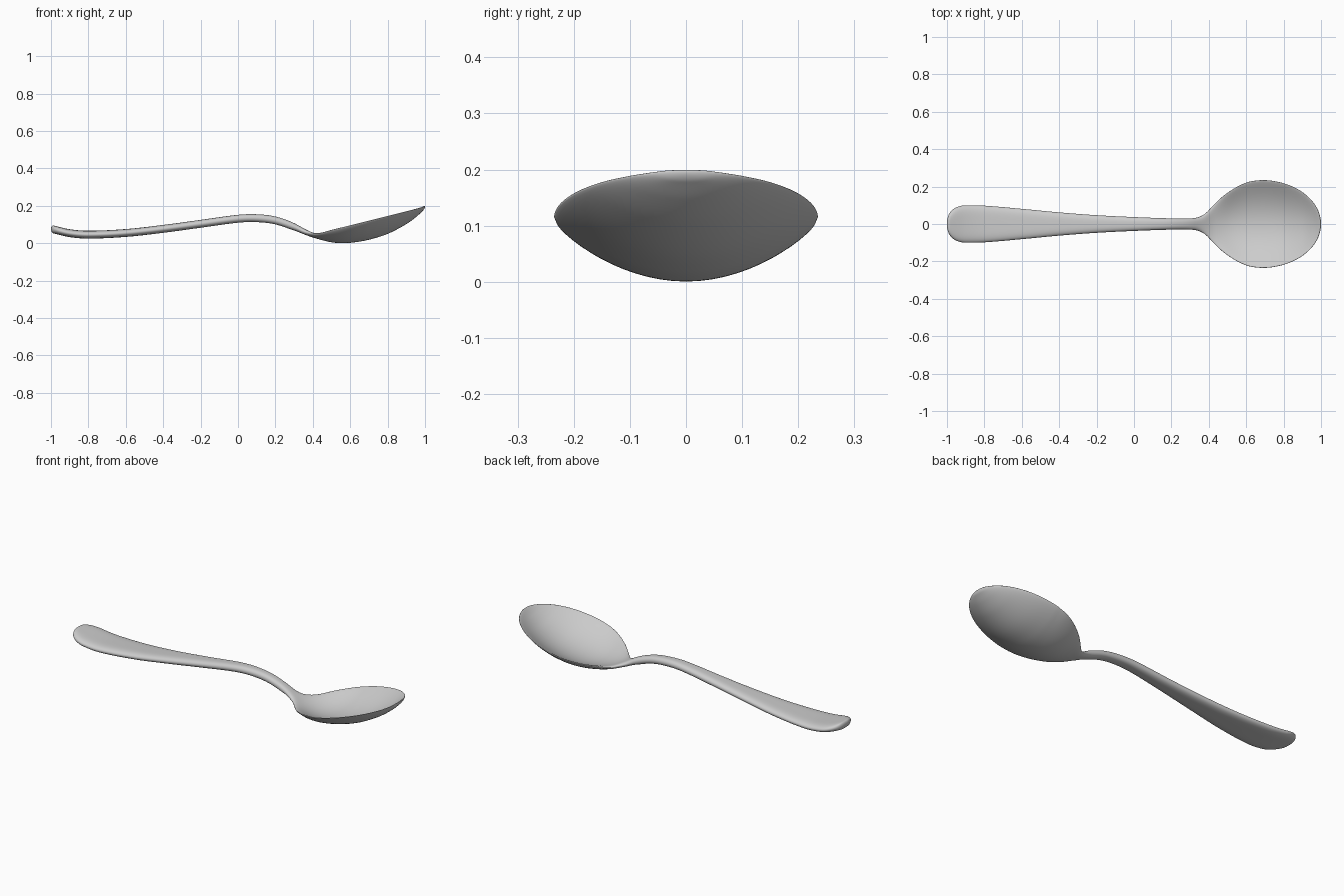
import bpy, bmesh, math

if "Cube" in bpy.data.objects:
    bpy.data.objects.remove(bpy.data.objects["Cube"], do_unlink=True)

# Control points along the length: (x, value)
HALF_WIDTH = [(-1, .098), (-.9, .1), (-.8, .098), (-.6, .081), (-.4, .062), (-.2, .047),
              (0, .037), (.2, .03), (.3, .03), (.34, .035), (.38, .055), (.42, .095),
              (.46, .135), (.5, .167), (.56, .204), (.62, .227), (.68, .235)]
SPINE = [(-1, .077), (-.9, .054), (-.8, .046), (-.6, .055), (-.4, .077), (-.2, .104),
         (0, .131), (.1, .134), (.2, .122), (.3, .088), (.36, .06)]
RIM = SPINE + [(.42, .05), (.5, .07), (.7, .12), (1, .195)]
BED = SPINE + [(.42, .036), (.5, .016), (.56, .011), (.62, .015), (.7, .029),
               (.8, .06), (.9, .112), (.96, .156), (1, .195)]
HALF_THICK = [(-1, .021), (.28, .021), (.36, .015), (.42, .011), (1, .009)]


def smooth(points, x):
    """Cubic interpolation through the control points."""
    def slope(i):
        a, b = points[max(i - 1, 0)], points[min(i + 1, len(points) - 1)]
        return (b[1] - a[1]) / (b[0] - a[0])
    i = 0
    while i < len(points) - 2 and x > points[i + 1][0]:
        i += 1
    (x0, y0), (x1, y1) = points[i], points[i + 1]
    d = x1 - x0
    t = min(max((x - x0) / d, 0), 1)
    return ((2*t**3 - 3*t*t + 1) * y0 + (t**3 - 2*t*t + t) * d * slope(i)
            + (3*t*t - 2*t**3) * y1 + (t**3 - t*t) * d * slope(i + 1))


def linear(points, x):
    for (x0, y0), (x1, y1) in zip(points, points[1:]):
        if x <= x1:
            return y0 + (y1 - y0) * (x - x0) / (x1 - x0)
    return points[-1][1]


def round_off(distance, radius, power=2.0):
    """Factor falling from 1 to 0 as distance to an end falls below radius."""
    k = min(max(1 - distance / radius, 0), 1)
    return max(1 - k**power, 0) ** (1 / power)


def half_width(x):
    if x > .68:                                   # elliptical bowl tip
        return .235 * math.sqrt(max(1 - ((x - .68) / .32)**2, 0))
    return smooth(HALF_WIDTH, x) * round_off(x + 1, .11, 2.4)


def section(x, sides=56):
    """Closed cross-section: a dished strip with rounded edges."""
    w, rim, bed = half_width(x), smooth(RIM, x), smooth(BED, x)
    h = linear(HALF_THICK, x) * round_off(x + 1, .015) * round_off(1 - x, .008)
    n = 2 + 25 * w
    ring = []
    for k in range(sides):
        a = 2 * math.pi * k / sides
        u = math.cos(a)
        edge = math.sqrt(max(1 - abs(u)**n, 0))
        side = 0 if k in (0, sides // 2) else math.copysign(1, math.sin(a))
        ring.append((x, w * u, rim - (rim - bed) * (1 - u * u) + side * h * edge))
    return ring


# Spoon body lofted from handle end to bowl tip, stations denser at both ends
bm = bmesh.new()
STATIONS = 180
rings = [[bm.verts.new(p) for p in section(-math.cos(math.pi * i / STATIONS))]
         for i in range(STATIONS + 1)]
for a, b in zip(rings, rings[1:]):
    for k in range(len(a)):
        j = (k + 1) % len(a)
        bm.faces.new((a[k], a[j], b[j], b[k]))
bmesh.ops.remove_doubles(bm, verts=bm.verts, dist=.00005)
bmesh.ops.recalc_face_normals(bm, faces=bm.faces)
for f in bm.faces:
    f.smooth = True
mesh = bpy.data.meshes.new("spoon")
bm.to_mesh(mesh)
bm.free()
spoon = bpy.data.objects.new("spoon", mesh)
bpy.context.collection.objects.link(spoon)

# Plain grey metal colour
grey = bpy.data.materials.new("light_grey")
grey.use_nodes = True
colour = (.6, .6, .6, 1)
grey.diffuse_color = colour
grey.node_tree.nodes["Principled BSDF"].inputs["Base Color"].default_value = colour
mesh.materials.append(grey)
